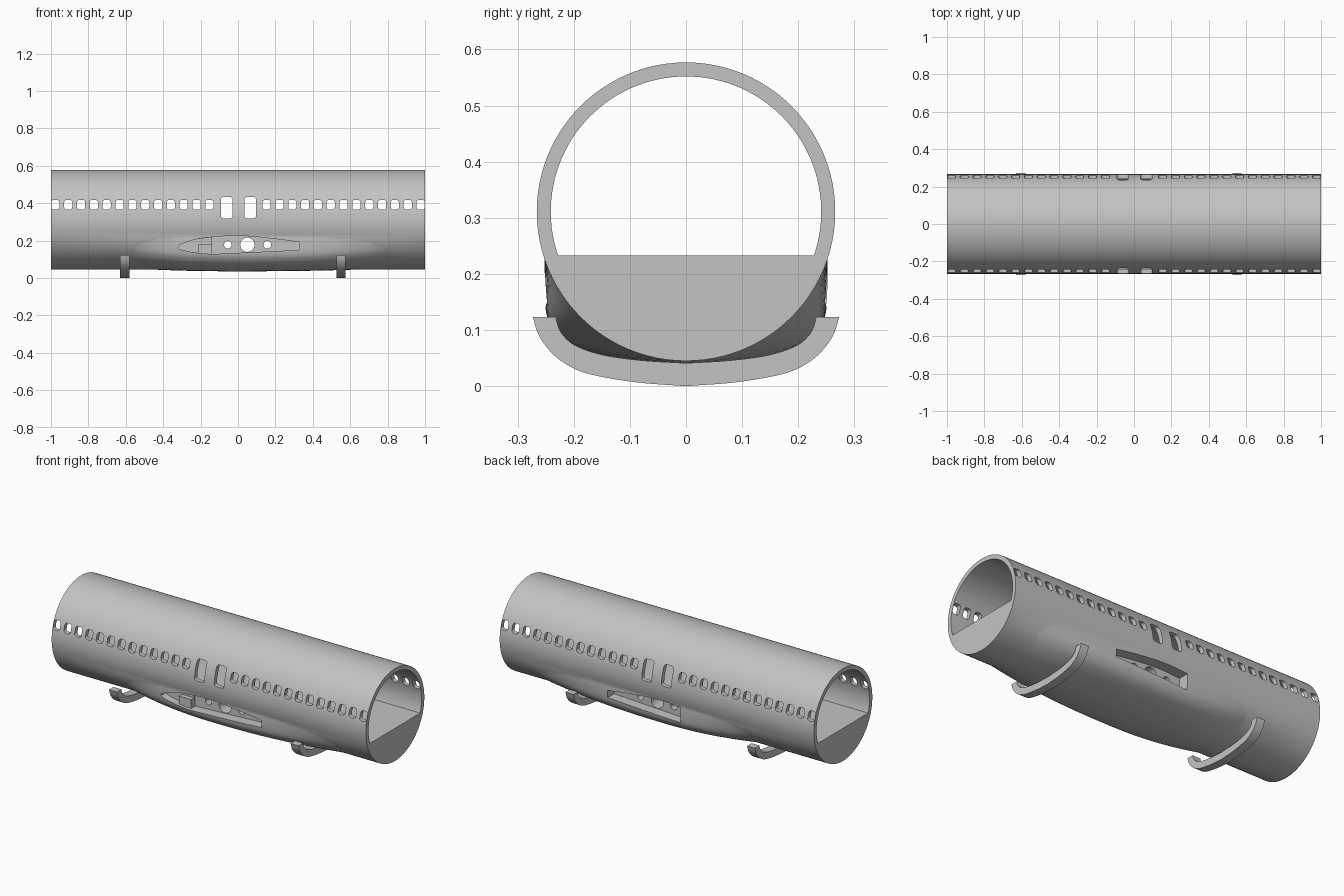
import bpy, bmesh, math
from mathutils import Vector

if "Cube" in bpy.data.objects:
    bpy.data.objects.remove(bpy.data.objects["Cube"], do_unlink=True)

grey = bpy.data.materials.new("light_grey")
grey.use_nodes = True
COLOUR = (0.55, 0.55, 0.55, 1)
grey.diffuse_color = COLOUR
grey.node_tree.nodes["Principled BSDF"].inputs["Base Color"].default_value = COLOUR

AXIS_Z = 0.311      # height of the tube axis
OUTER, INNER = 0.266, 0.241
FLOOR_Z = 0.233


def new_object(name, bm):
    bmesh.ops.recalc_face_normals(bm, faces=bm.faces)
    mesh = bpy.data.meshes.new(name)
    bm.to_mesh(mesh)
    bm.free()
    mesh.materials.append(grey)
    obj = bpy.data.objects.new(name, mesh)
    bpy.context.collection.objects.link(obj)
    return obj


def loft(bm, sections):
    """Skin equal-length closed sections and cap both ends."""
    rings = [[bm.verts.new(p) for p in s] for s in sections]
    for a, b in zip(rings, rings[1:]):
        for i in range(len(a)):
            j = (i + 1) % len(a)
            bm.faces.new((a[i], a[j], b[j], b[i]))
    bm.faces.new(rings[0])
    bm.faces.new(rings[-1])


def prism(name, profiles, axis, lo, hi):
    """Extrude 2D profiles along x (profile in y, z) or y (profile in x, z)."""
    bm = bmesh.new()
    for profile in profiles:
        loft(bm, [[(t, a, b) if axis == "x" else (a, t, b) for a, b in profile]
                  for t in (lo, hi)])
    return new_object(name, bm)


def spline(points, steps=5):
    """Smooth open curve through 2D points."""
    p = [Vector(q) for q in points]
    p = [2 * p[0] - p[1]] + p + [2 * p[-1] - p[-2]]
    out = []
    for a, b, c, d in zip(p, p[1:], p[2:], p[3:]):
        for k in range(steps):
            t = k / steps
            out.append(0.5 * (2 * b + (c - a) * t + (2 * a - 5 * b + 4 * c - d) * t * t
                              + (3 * b - a - 3 * c + d) * t ** 3))
    return [tuple(v) for v in out + [p[-2]]]


def mirrored(half):
    """Half curve ending on the centre line, continued to the other side."""
    return half + [(-y, z) for y, z in reversed(half[:-1])]


def circle(cx, cz, r, n):
    return [(cx + r * math.cos(math.tau * i / n), cz + r * math.sin(math.tau * i / n))
            for i in range(n)]


def rounded_rect(cx, cz, w, h, r, n=4):
    pts = []
    for k, (sx, sz) in enumerate([(1, 1), (-1, 1), (-1, -1), (1, -1)]):
        for i in range(n + 1):
            a = math.pi / 2 * (k + i / n)
            pts.append((cx + sx * (w / 2 - r) + r * math.cos(a),
                        cz + sz * (h / 2 - r) + r * math.sin(a)))
    return pts


def combine(target, tool, operation):
    mod = target.modifiers.new("combine", "BOOLEAN")
    mod.operation, mod.solver, mod.object = operation, "EXACT", tool
    bpy.context.view_layer.objects.active = target
    bpy.ops.object.modifier_apply(modifier=mod.name)
    bpy.data.objects.remove(tool, do_unlink=True)


def smooth(obj):
    bpy.ops.object.select_all(action="DESELECT")
    obj.select_set(True)
    bpy.context.view_layer.objects.active = obj
    bpy.ops.object.shade_smooth_by_angle(angle=math.radians(28))


# Fuselage tube
fuselage = prism("fuselage", [circle(0, AXIS_Z, OUTER, 96)], "x", -1, 1)

# Belly fairing: swells from inside the tube to its full section and back
full = mirrored(spline([(0.252, 0.228), (0.253, 0.18), (0.249, 0.13), (0.235, 0.10),
                        (0.205, 0.073), (0.15, 0.053), (0.08, 0.041), (0, 0.036)], 4))
centre = Vector((0, AXIS_Z))
sections = []
for i in range(49):
    u = -math.cos(math.pi * i / 48)
    x = u * (0.61 if u < 0 else 0.86)
    swell = 1 - abs(u) ** 2.3
    ring = []
    for q in full:
        ray = Vector(q) - centre
        base = ray.normalized() * 0.256
        p = centre + base.lerp(ray, swell)
        ring.append((x, p.x, p.y))
    sections.append(ring)
bm = bmesh.new()
loft(bm, sections)
combine(fuselage, new_object("belly_fairing", bm), "UNION")

# Cabin space above the flat floor
start = math.asin((FLOOR_Z - AXIS_Z) / INNER)
sweep = math.pi - 2 * start
cabin = [(INNER * math.cos(start + sweep * i / 72),
          AXIS_Z + INNER * math.sin(start + sweep * i / 72)) for i in range(73)]
combine(fuselage, prism("cabin_cutter", [cabin], "x", -1.1, 1.1), "DIFFERENCE")

# Window rows and the pair of exits, through both walls
openings = [rounded_rect(side * (0.153 + 0.0686 * i), 0.392, 0.043, 0.052, 0.013)
            for side in (-1, 1) for i in range(13)]
openings += [rounded_rect(x, 0.376, 0.062, 0.114, 0.014) for x in (-0.06, 0.065)]
combine(fuselage, prism("window_cutter", openings, "y", -0.5, 0.5), "DIFFERENCE")

# Wing root pockets on both sides
upper = spline([(-0.14, 0.219), (-0.05, 0.225), (0.05, 0.224), (0.2, 0.209), (0.325, 0.192)])
root = [(-0.14, 0.128)] + upper + [(0.325, 0.15)]
for lo, hi in ((-0.4, -0.19), (0.19, 0.4)):
    combine(fuselage, prism("root_cutter", [root], "y", lo, hi), "DIFFERENCE")

# Leading edge recess on the front side, with a shallower block left in it
nose = spline([(-0.139, 0.128), (-0.215, 0.135), (-0.29, 0.148), (-0.32, 0.163),
               (-0.29, 0.186), (-0.215, 0.209), (-0.139, 0.219)])
combine(fuselage, prism("nose_cutter", [nose], "y", -0.4, -0.228), "DIFFERENCE")
tip = [(x, z) for x, z in nose if x <= -0.214]
over_block = [(-0.216, 0.18), (-0.139, 0.18), (-0.139, 0.2185), (-0.216, 0.2085)]
for part in (tip, over_block):
    combine(fuselage, prism("recess_cutter", [part], "y", -0.4, -0.2), "DIFFERENCE")

# Spar holes right through the body
holes = [circle(x, 0.178, r, 32) for x, r in ((-0.055, 0.02), (0.05, 0.038), (0.157, 0.02))]
combine(fuselage, prism("spar_hole_cutter", holes, "y", -0.5, 0.5), "DIFFERENCE")
smooth(fuselage)

# Two cradles under the belly
outer = mirrored(spline([(0.273, 0.123), (0.262, 0.09), (0.24, 0.06), (0.21, 0.037),
                         (0.17, 0.021), (0.09, 0.007), (0, 0)]))
inner = mirrored(spline([(0.232, 0.123), (0.224, 0.098), (0.2, 0.074), (0.15, 0.056),
                         (0.08, 0.046), (0, 0.041)]))
for name, x in (("right_cradle", -0.605), ("left_cradle", 0.551)):
    smooth(prism(name, [outer + inner[::-1]], "x", x - 0.025, x + 0.025))
